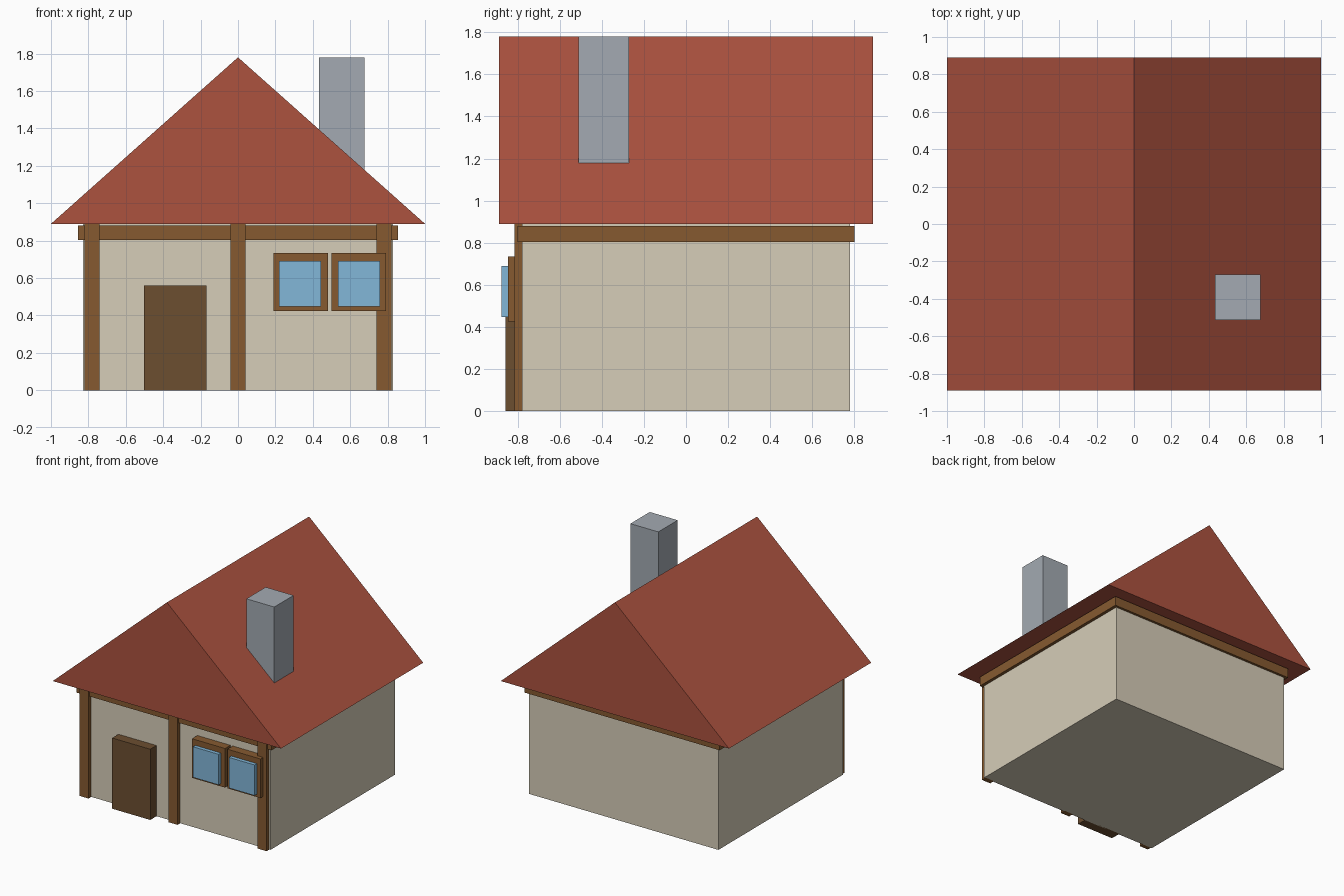
import bpy
import bmesh

if "Cube" in bpy.data.objects:
    bpy.data.objects.remove(bpy.data.objects["Cube"])


def srgb(r, g, b):
    lin = [((c / 255 + 0.055) / 1.055) ** 2.4 for c in (r, g, b)]
    return (*lin, 1.0)


def material(name, rgb):
    m = bpy.data.materials.new(name)
    m.diffuse_color = srgb(*rgb)
    m.use_nodes = True
    m.node_tree.nodes["Principled BSDF"].inputs["Base Color"].default_value = m.diffuse_color
    return m


plaster = material("plaster", (214, 205, 184))
tile = material("roof_red", (172, 82, 63))
timber = material("timber_brown", (134, 90, 48))
dark_wood = material("door_brown", (108, 78, 48))
glass = material("window_blue", (130, 183, 217))
stone = material("chimney_grey", (163, 170, 178))


def extrude_profile(name, points, y0, y1, mat):
    """Extrude an x/z profile from y0 to y1 into a closed solid."""
    bm = bmesh.new()
    face = bm.faces.new([bm.verts.new((x, y0, z)) for x, z in points])
    out = bmesh.ops.extrude_face_region(bm, geom=[face])
    verts = [v for v in out["geom"] if isinstance(v, bmesh.types.BMVert)]
    bmesh.ops.translate(bm, verts=verts, vec=(0, y1 - y0, 0))
    bmesh.ops.recalc_face_normals(bm, faces=bm.faces)
    mesh = bpy.data.meshes.new(name)
    bm.to_mesh(mesh)
    bm.free()
    mesh.materials.append(mat)
    obj = bpy.data.objects.new(name, mesh)
    bpy.context.collection.objects.link(obj)
    return obj


def box(name, x0, x1, y0, y1, z0, z1, mat):
    return extrude_profile(name, [(x0, z0), (x1, z0), (x1, z1), (x0, z1)], y0, y1, mat)


# House body and the timber band under the eaves
box("walls", -0.83, 0.83, -0.78, 0.78, 0, 0.89, plaster)
box("eaves_beam", -0.855, 0.855, -0.80, 0.80, 0.803, 0.88, timber)

# Gabled roof and chimney
extrude_profile("roof", [(-1, 0.89), (1, 0.89), (0, 1.78)], -0.89, 0.89, tile)
box("chimney", 0.432, 0.676, -0.512, -0.27, 1.0, 1.78, stone)

# Front posts
for side, x in (("left", -0.78), ("middle", 0), ("right", 0.78)):
    box(f"{side}_post", x - 0.04, x + 0.04, -0.814, -0.77, 0, 0.89, timber)

# Door
box("door", -0.502, -0.168, -0.858, -0.77, 0, 0.56, dark_wood)

# Pair of windows
for side, x, gx in (("left", 0.335, 0.332), ("right", 0.645, 0.647)):
    box(f"{side}_window_frame", x - 0.145, x + 0.145, -0.847, -0.77, 0.425, 0.735, timber)
    box(f"{side}_window_pane", gx - 0.112, gx + 0.112, -0.876, -0.80, 0.448, 0.69, glass)
